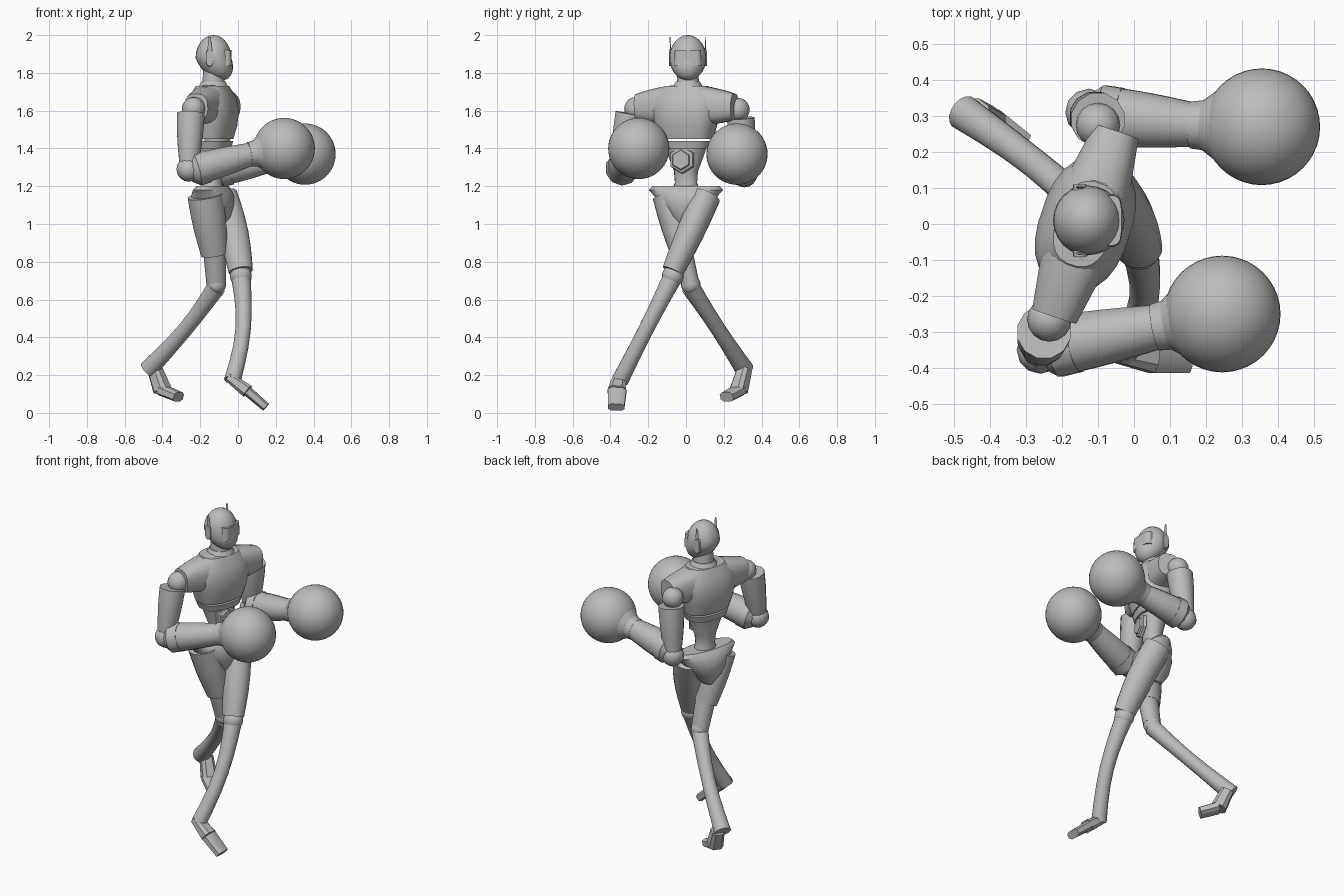
import bpy, bmesh, math
from mathutils import Vector, Matrix

cube = bpy.data.objects.get("Cube")
if cube:
    bpy.data.objects.remove(cube, do_unlink=True)

shade = (.5, .5, .5, 1)
grey = bpy.data.materials.new("plain_grey")
grey.use_nodes = True
grey.diffuse_color = shade
grey.node_tree.nodes["Principled BSDF"].inputs["Base Color"].default_value = shade

# Axes of the twisted body and of the upright head
LEFT = Vector((.32, .95, 0)).normalized()
FORWARD = Vector((LEFT.y, -LEFT.x, 0))
SIDE = Vector((0, 1, 0))
UP = Vector((0, 0, 1))
MIDDLE = Vector((-.135, 0, 0))
HEAD = Vector((-.13, .01, 1.88))


def finish(name, bm, angle):
    bmesh.ops.recalc_face_normals(bm, faces=bm.faces)
    mesh = bpy.data.meshes.new(name)
    bm.to_mesh(mesh)
    bm.free()
    mesh.materials.append(grey)
    part = bpy.data.objects.new(name, mesh)
    bpy.context.collection.objects.link(part)
    bpy.ops.object.select_all(action='DESELECT')
    part.select_set(True)
    bpy.context.view_layer.objects.active = part
    bpy.ops.object.shade_smooth_by_angle(angle=math.radians(angle))


def loft(name, sections, side=SIDE, sides=16, power=2, angle=40):
    """Skin rounded sections (centre, half width along side, half depth)."""
    bm = bmesh.new()
    centres = [section[0] for section in sections]
    rings = []
    for i, (centre, width, depth) in enumerate(sections):
        after = centres[min(i + 1, len(centres) - 1)]
        before = centres[max(i - 1, 0)]
        along = (after - before).normalized()
        across = (side - along * side.dot(along)).normalized()
        out = along.cross(across)
        ring = []
        for k in range(sides):
            turn = math.tau * (k + .5) / sides
            c, s = math.cos(turn), math.sin(turn)
            c = math.copysign(abs(c) ** (2 / power), c)
            s = math.copysign(abs(s) ** (2 / power), s)
            ring.append(bm.verts.new(centre + across * c * width + out * s * depth))
        rings.append(ring)
    for low, high in zip(rings, rings[1:]):
        for k in range(sides):
            after = (k + 1) % sides
            bm.faces.new((low[k], low[after], high[after], high[k]))
    bm.faces.new(rings[0])
    bm.faces.new(rings[-1])
    finish(name, bm, angle)


def column(name, levels, **options):
    """Upright twisted body part from (height, half width, half depth)."""
    loft(name, [(MIDDLE + UP * z, width, depth) for z, width, depth in levels],
         side=LEFT, **options)


def tube(name, start, end, first, last, bow=0, swell=0, flat=1, steps=6, **options):
    """Tapered limb that may bow forward, swell midway and be flattened."""
    sections = []
    for i in range(steps + 1):
        t = i / steps
        arch = math.sin(math.pi * t)
        radius = (first + (last - first) * t) * (1 + swell * arch)
        centre = start.lerp(end, t) + Vector((bow * arch, 0, 0))
        sections.append((centre, radius, radius * flat))
    loft(name, sections, **options)


def ball(name, centre, radius, segments=16, stretch=(1, 1, 1), chin=0):
    """Sphere, optionally stretched, with its lower half drawn to a chin."""
    bm = bmesh.new()
    bmesh.ops.create_uvsphere(bm, u_segments=segments, v_segments=segments // 2 + 2,
                              radius=radius, matrix=Matrix.Diagonal((*stretch, 1)))
    for vert in bm.verts:
        vert.co.x -= min(vert.co.z, 0) * chin
        vert.co += centre
    finish(name, bm, 60)


# Chest, rib band and waist
column("chest", [(1.45, .145, .1), (1.52, .165, .12), (1.6, .185, .127),
                 (1.67, .18, .11), (1.73, .12, .08)], sides=24, power=2.5)
column("rib_band", [(1.4, .125, .09), (1.44, .14, .1)], sides=24, power=2.5)
column("waist", [(1.14, .09, .07), (1.22, .06, .05), (1.28, .065, .055),
                 (1.37, .1, .075), (1.42, .115, .085)])

# Shoulder yoke, thinning evenly towards both sleeve ends
yoke = []
for i in range(-4, 5):
    reach = abs(i) / 4
    centre = MIDDLE + LEFT * .27 * i / 4 + UP * (1.63 - .01 * reach)
    yoke.append((centre, .11 - .045 * reach, .11 - .04 * reach ** 2))
loft("shoulder_yoke", yoke, side=FORWARD, sides=20, power=2.6)

# Six-sided belly plate
belly = MIDDLE + FORWARD * .06 + UP * 1.34
loft("belly_plate", [(belly + FORWARD * out, radius, radius) for out, radius in
                     ((0, .075), (.015, .07), (.02, .055), (.03, .05))],
     side=LEFT, sides=6, angle=20)

# Pelvis with flared hip wings
column("pelvis", [(.98, .03, .06), (1.04, .09, .1), (1.1, .145, .11),
                  (1.15, .175, .105), (1.18, .205, .085), (1.2, .185, .065)], sides=18)

# Neck, collar, head and visor
throat = HEAD - UP * .2
tube("neck", throat, HEAD - UP * .06, .065, .055)
tube("collar", HEAD - UP * .16, HEAD - UP * .125, .085, .065, steps=1, sides=12)
ball("head", HEAD, .12, 24, (.79, .81, 1), chin=.35)
face = HEAD + FORWARD.project(Vector((1, 0, 0))) * .06
tube("visor", face - UP * .04, face + UP * .04, .074, .07, flat=.55, steps=1, power=4)

# Ear pads and fins
for label, sign in (("left", 1), ("right", -1)):
    ear = HEAD + SIDE * sign * .09 - Vector((.02, 0, 0))
    tip = ear + UP * .11
    tube(label + "_ear", ear - SIDE * sign * .02, ear + SIDE * sign * .01, .048, .044,
         flat=.45, steps=1, side=UP, power=2.6)
    tube(label + "_ear_fin", ear, tip + SIDE * sign * .005, .005, .002, flat=3, sides=6)

# Arms: shoulder, upper arm, elbow, forearm, cuff and ball glove
arms = {
    "right": [(-.235, -.265, 1.61), (-.25, -.3, 1.585), (-.26, -.35, 1.3),
              (-.22, -.34, 1.29), (.07, -.285, 1.37), (.245, -.25, 1.4)],
    "left": [(-.1, .275, 1.605), (-.1, .29, 1.56), (-.125, .31, 1.27),
             (-.09, .3, 1.285), (.17, .275, 1.335), (.355, .27, 1.37)],
}
for label, joints in arms.items():
    shoulder, top, elbow, start, wrist, glove = map(Vector, joints)
    ball(label + "_shoulder", shoulder, .062)
    tube(label + "_upper_arm", top, elbow, .076, .05, swell=.08, sides=12)
    ball(label + "_elbow", elbow - UP * .01, .066, 12)
    tube(label + "_elbow_cap", start.lerp(wrist, -.12), start, .06, .088, steps=1, sides=10)
    tube(label + "_elbow_band", start, start.lerp(wrist, .2), .09, .087, steps=1, sides=10)
    tube(label + "_forearm", start, wrist, .085, .062, swell=.05)
    tube(label + "_wrist", wrist.lerp(glove, -.06), wrist.lerp(glove, .12), .066, .07,
         steps=1, sides=20)
    tube(label + "_glove_cuff", wrist.lerp(glove, .12), wrist.lerp(glove, .5), .07, .122,
         sides=20)
    ball(label + "_glove", glove, .162, 40)

# Left leg, crossing in front
hip, knee, ankle, arch, toe = map(Vector, (
    (-.085, .11, 1.15), (.015, -.07, .75), (-.03, -.35, .17), (.05, -.365, .115),
    (.148, -.37, .03)))
tube("left_thigh", hip, knee, .075, .058, bow=.01, swell=.1, flat=1.12)
ball("left_knee", knee - UP * .025, .058)
tube("left_shin", knee - UP * .03, ankle, .052, .045, bow=.035, swell=-.15)
tube("left_instep", ankle - Vector((.02, 0, -.02)), arch, .036, .05, flat=.75,
     sides=8, power=3, angle=30)
tube("left_toe", arch, toe, .052, .046, flat=.55, sides=8, power=3, angle=30)

# Right leg, trailing behind
hip, cuff, knee, heel, ankle, arch, toe = map(Vector, (
    (-.175, -.1, 1.15), (-.125, -.02, .84), (-.115, .025, .68), (-.475, .31, .23),
    (-.44, .31, .23), (-.4, .28, .12), (-.315, .215, .085)))
tube("right_thigh", hip, cuff, .078, .06, swell=.08, flat=1.2)
tube("right_thigh_cuff", cuff + UP * .02, knee, .055, .048, flat=1.12, sides=12)
ball("right_knee", knee, .052)
tube("right_shin", knee - UP * .015, heel, .05, .05, bow=.02, swell=-.18)
sole = Vector((.6, .8, 0))
tube("right_instep", ankle, arch, .038, .046, side=sole, sides=8, power=3, angle=30)
tube("right_toe", arch, toe, .048, .045, flat=.6, side=sole, sides=8, power=3, angle=30)
